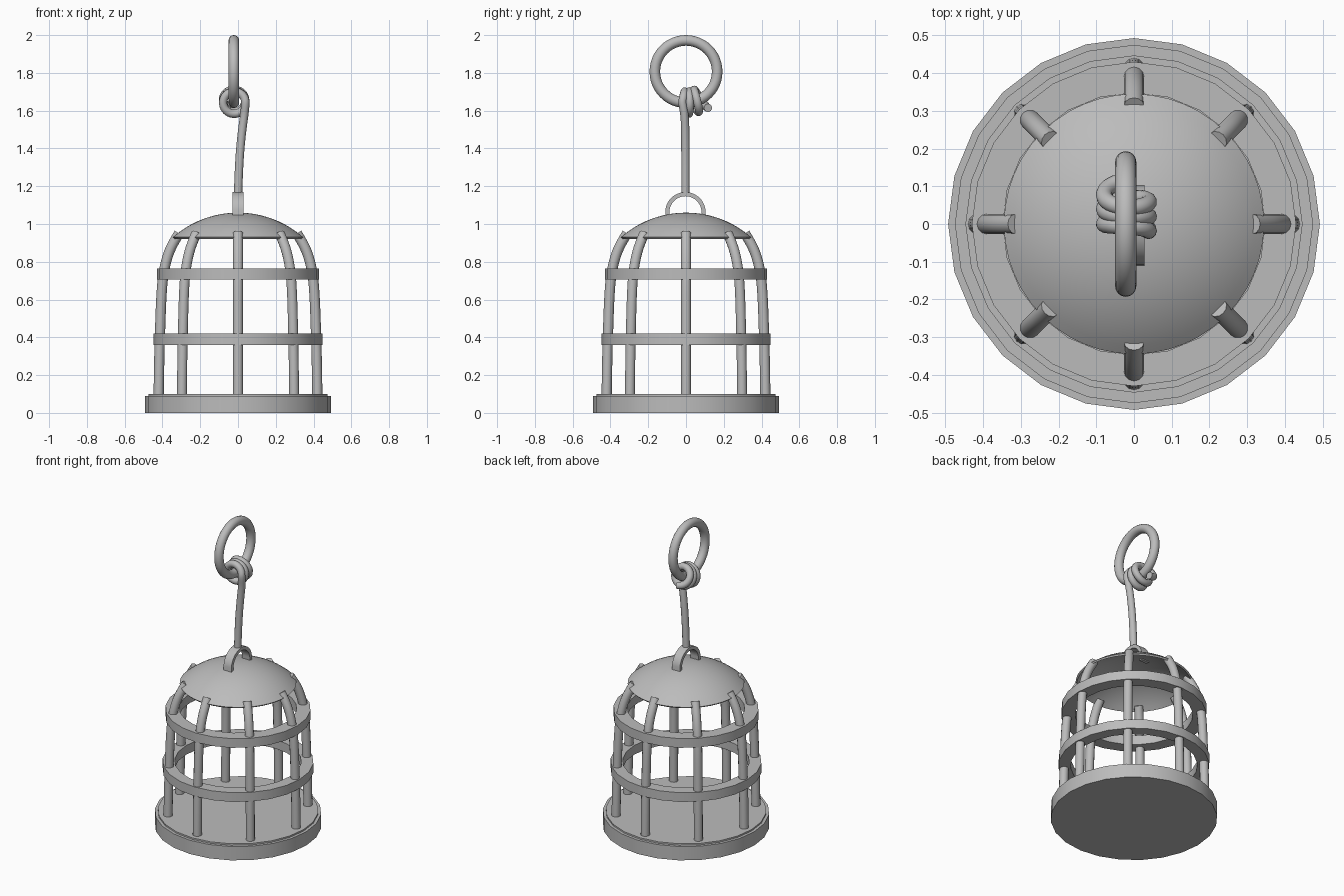
import bpy, math
from math import sin, cos, pi

if "Cube" in bpy.data.objects:
    bpy.data.objects.remove(bpy.data.objects["Cube"])

grey = bpy.data.materials.new("plain_grey")
grey.diffuse_color = (0.5, 0.5, 0.5, 1)
grey.use_nodes = True
grey.node_tree.nodes["Principled BSDF"].inputs["Base Color"].default_value = grey.diffuse_color


def finish(ob, angle=40):
    if not ob.data.materials:
        ob.data.materials.append(grey)
    bpy.ops.object.select_all(action='DESELECT')
    ob.select_set(True)
    bpy.context.view_layer.objects.active = ob
    bpy.ops.object.shade_smooth_by_angle(angle=math.radians(angle))
    return ob


def lathe(name, profile, sides, closed=False):
    """Spin (radius, z) points around z; radius 0 becomes a pole."""
    verts, rings, faces = [], [], []
    for r, z in profile:
        n = 1 if r == 0 else sides
        rings.append([len(verts) + i for i in range(n)])
        verts += [(r * cos(2 * pi * i / sides), r * sin(2 * pi * i / sides), z) for i in range(n)]
    pairs = list(zip(rings, rings[1:]))
    if closed:
        pairs.append((rings[-1], rings[0]))
    for a, b in pairs:
        for i in range(sides):
            j = (i + 1) % sides
            f = [a[i % len(a)], a[j % len(a)], b[j % len(b)], b[i % len(b)]]
            faces.append(list(dict.fromkeys(f)))
    me = bpy.data.meshes.new(name)
    me.from_pydata(verts, [], faces)
    ob = bpy.data.objects.new(name, me)
    bpy.context.collection.objects.link(ob)
    return finish(ob)


def tube(name, points, radius, kind='NURBS'):
    cu = bpy.data.curves.new(name, 'CURVE')
    cu.dimensions = '3D'
    cu.bevel_depth = radius
    cu.bevel_resolution = 4
    cu.use_fill_caps = True
    sp = cu.splines.new(kind)
    sp.points.add(len(points) - 1)
    for p, co in zip(sp.points, points):
        p.co = (*co, 1)
    if kind == 'NURBS':
        sp.order_u = 3
        sp.use_endpoint_u = True
        sp.resolution_u = 4
    cu.materials.append(grey)
    ob = bpy.data.objects.new(name, cu)
    bpy.context.collection.objects.link(ob)
    bpy.ops.object.select_all(action='DESELECT')
    ob.select_set(True)
    bpy.context.view_layer.objects.active = ob
    bpy.ops.object.convert(target='MESH')
    return finish(bpy.context.view_layer.objects.active)


# stepped base plate
lathe("base", [(0, 0), (0.493, 0), (0.493, 0.09), (0.475, 0.09), (0.475, 0.1), (0, 0.1)], 24)

# two flat hoops around the bars
for name, ri, ro, z0, z1 in (("lower_band", 0.375, 0.447, 0.36, 0.42),
                             ("upper_band", 0.348, 0.43, 0.705, 0.765)):
    lathe(name, [(ri, z0), (ro, z0), (ro, z1), (ri, z1)], 24, closed=True)

# eight bars curving in to the dome
bar = [(0.42, 0.08), (0.418, 0.25), (0.413, 0.42), (0.407, 0.6), (0.398, 0.72),
       (0.38, 0.81), (0.35, 0.89), (0.312, 0.95)]
for k in range(8):
    a = k * pi / 4
    tube("bar_%d" % k, [(r * cos(a), r * sin(a), z) for r, z in bar], 0.027)

# dome cap, an open thin shell
R, T, A = 0.523, 0.012, math.asin(0.345 / 0.523)
zc = 1.06 - R
outer = [(R * sin(A * i / 12), zc + R * cos(A * i / 12)) for i in range(12, 0, -1)]
inner = [((R - T) * sin(A * i / 12), zc + (R - T) * cos(A * i / 12)) for i in range(1, 13)]
lathe("dome", [(0, zc + R - T)] + inner + outer + [(0, zc + R)], 48)

# flat strap handle on the dome
n = 24
verts, faces = [], []
for i in range(n + 1):
    t = pi * i / n
    for r, x in ((0.085, -0.028), (0.107, -0.028), (0.107, 0.028), (0.085, 0.028)):
        z = 1.062 + r * sin(t) if 0 < i < n else 1.03
        verts.append((x, -0.003 + r * cos(t), z))
for i in range(n):
    for j in range(4):
        k = (j + 1) % 4
        faces.append((4 * i + j, 4 * i + k, 4 * i + 4 + k, 4 * i + 4 + j))
faces += [(3, 2, 1, 0), (4 * n, 4 * n + 1, 4 * n + 2, 4 * n + 3)]
me = bpy.data.meshes.new("handle")
me.from_pydata(verts, [], faces)
handle = bpy.data.objects.new("handle", me)
bpy.context.collection.objects.link(handle)
finish(handle)

# hanging ring
bpy.ops.mesh.primitive_torus_add(major_radius=0.165, minor_radius=0.028, major_segments=48,
                                 minor_segments=16, location=(-0.022, 0, 1.807),
                                 rotation=(0, pi / 2, 0))
ring = bpy.context.object
ring.name = "hanging_ring"
finish(ring)

# rope: rises from the handle, then coils round the bottom of the ring
path = [(0, -0.003, 1.15), (0.003, -0.003, 1.25), (0.01, -0.003, 1.38),
        (0.022, -0.004, 1.5), (0.034, -0.007, 1.58)]
steps, turns = 44, 2.75
for i in range(steps + 1):
    t = 2 * pi * turns * i / steps
    phi = (-0.02 + 0.11 * i / steps) / 0.165
    rad = 0.165 - 0.06 * sin(t)
    path.append((-0.02 + 0.06 * cos(t), rad * sin(phi), 1.807 - rad * cos(phi)))
tube("rope", path, 0.022)
